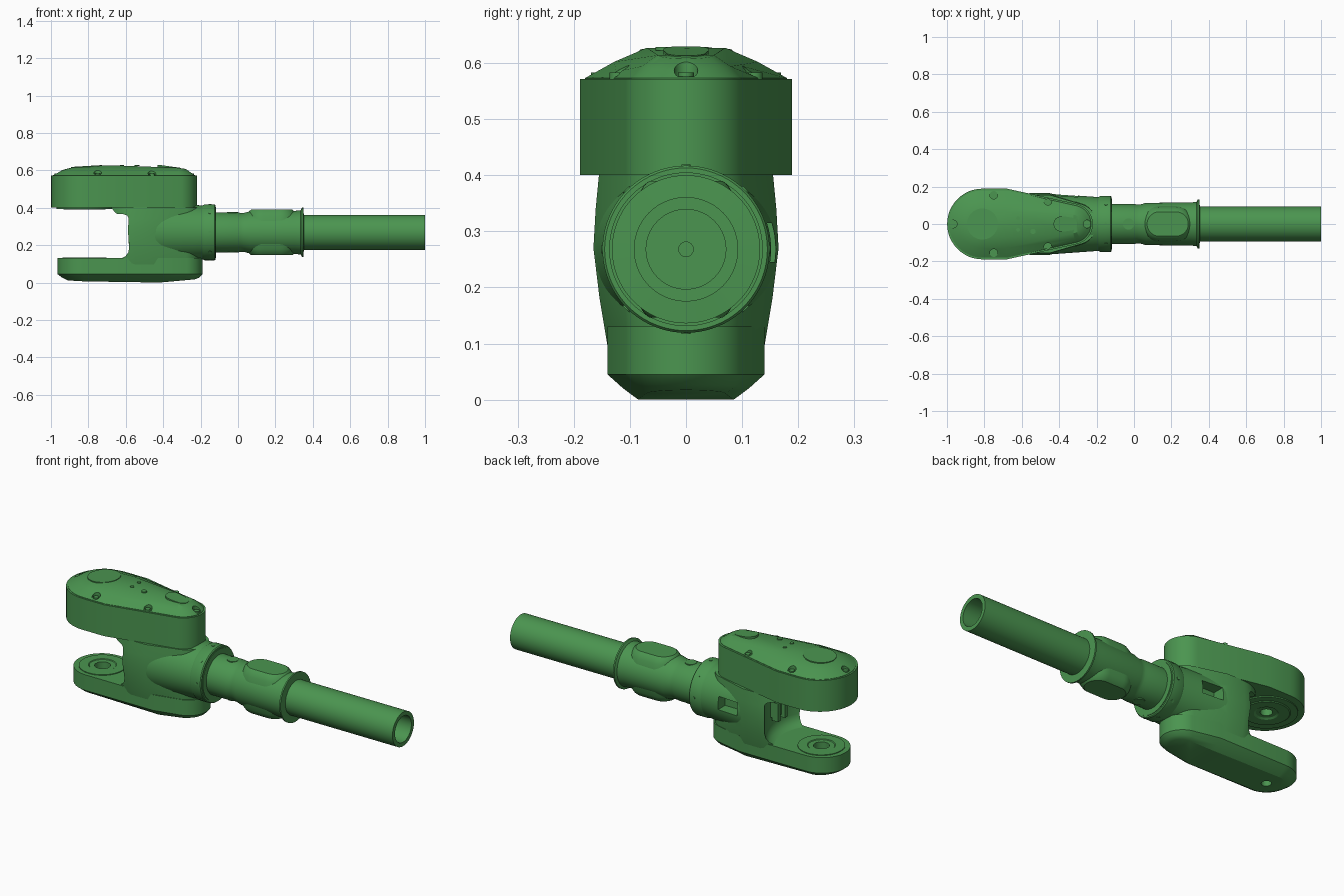
import bpy, bmesh, math
from mathutils import Vector, Matrix

if "Cube" in bpy.data.objects:
    bpy.data.objects.remove(bpy.data.objects["Cube"])

AXIS_Z = 0.268   # height of the shaft axis
PIVOT = -0.82    # x of the fork pivot

green = bpy.data.materials.new("green_paint")
green.diffuse_color = (0.07, 0.30, 0.08, 1)
green.use_nodes = True
green.node_tree.nodes["Principled BSDF"].inputs["Base Color"].default_value = green.diffuse_color


def finish(name, bm, mat=True):
    bmesh.ops.remove_doubles(bm, verts=bm.verts, dist=1e-5)
    bmesh.ops.recalc_face_normals(bm, faces=bm.faces)
    bmesh.ops.triangulate(bm, faces=[f for f in bm.faces if len(f.verts) > 4])
    me = bpy.data.meshes.new(name)
    bm.to_mesh(me)
    bm.free()
    ob = bpy.data.objects.new(name, me)
    bpy.context.collection.objects.link(ob)
    if mat:
        me.materials.append(green)
    return ob


def select(ob):
    bpy.ops.object.select_all(action='DESELECT')
    ob.select_set(True)
    bpy.context.view_layer.objects.active = ob


def revolve(name, profile, loc, axis=(0, 0, 1), n=64):
    """Spin (radius, height) points around an axis; open ends must lie on it."""
    bm = bmesh.new()
    m = Matrix.Translation(loc) @ Vector(axis).to_track_quat('Z', 'Y').to_matrix().to_4x4()
    rings = [[bm.verts.new(m @ Vector((r * math.cos(math.tau * i / n), r * math.sin(math.tau * i / n), h)))
              for i in range(n)] for r, h in profile]
    if profile[0][0] or profile[-1][0]:
        rings.append(rings[0])
    for a, b in zip(rings, rings[1:]):
        for i in range(n):
            j = (i + 1) % n
            bm.faces.new((a[i], a[j], b[j], b[i]))
    return finish(name, bm)


def cyl(name, r, h, loc, axis=(0, 0, 1), n=32):
    return revolve(name, [(0, 0), (r, 0), (r, h), (0, h)], loc, axis, n)


def box(name, lo, hi):
    bm = bmesh.new()
    bmesh.ops.create_cube(bm, size=1)
    for v in bm.verts:
        v.co = [l + (c + 0.5) * (h - l) for c, l, h in zip(v.co, lo, hi)]
    return finish(name, bm)


def outline(c1, r1, sx, c2, r2, n=24):
    """Rounded plan: big left arc, straight flanks to sx, taper to a small right arc."""
    a0 = math.atan2(r1 - r2, c2 - sx)
    pts = []
    for i in range(n + 1):
        a = math.pi / 2 + math.pi * i / n
        pts.append((c1 + r1 * math.cos(a), r1 * math.sin(a)))
    pts.append((sx, -r1))
    for i in range(n + 1):
        a = -(math.pi / 2 - a0) + (math.pi - 2 * a0) * i / n
        pts.append((c2 + r2 * math.cos(a), r2 * math.sin(a)))
    pts.append((sx, r1))
    return pts


def loft(name, c1, sx, c2, rings):
    """Stack plans given as (z, r1, r2, left tilt, right tilt)."""
    bm = bmesh.new()
    loops = []
    for z, r1, r2, kl, kr in rings:
        loops.append([bm.verts.new((x, y, z + kl * max(0, -0.72 - x) + kr * max(0, x + 0.42)))
                      for x, y in outline(c1, r1, sx, c2, r2)])
    for a, b in zip(loops, loops[1:]):
        for i in range(len(a)):
            j = (i + 1) % len(a)
            bm.faces.new((a[i], a[j], b[j], b[i]))
    bm.faces.new(loops[0])
    bm.faces.new(loops[-1])
    return finish(name, bm)


def cut(targets, cutters):
    for c in cutters:
        c.hide_render = True
        for t in targets:
            select(t)
            m = t.modifiers.new("cut", 'BOOLEAN')
            m.operation, m.solver, m.object = 'DIFFERENCE', 'EXACT', c
            bpy.ops.object.modifier_apply(modifier=m.name)
        bpy.data.objects.remove(c, do_unlink=True)


# Upper fork arm and its crowned cover
upper_arm = loft("upper_arm", -0.81, -0.68, -0.33,
                 [(0.40, 0.189, 0.11, 0, 0), (0.571, 0.189, 0.11, 0, 0)])
cover = loft("upper_cover", -0.81, -0.68, -0.33,
             [(0.565, 0.18, 0.10, 0, 0), (0.573, 0.18, 0.10, 0, 0),
              (0.602, 0.128, 0.08, 0, -0.08), (0.627, 0.07, 0.05, -0.06, -0.14)])
spots = [(-0.75, 0.155), (-0.75, -0.155), (-0.46, 0.122), (-0.46, -0.122), (-0.25, 0), (-0.967, 0)]
cut([cover], [cyl("pocket", 0.021, 0.1, (x, y, 0.5755)) for x, y in spots])
for x, y in spots:
    cyl("cover_screw", 0.014, 0.012, (x, y, 0.571), n=20)
cyl("cover_disc", 0.083, 0.006, (-0.81, 0, 0.617), (-0.06, 0, 1), 48)
for x, y, r in [(-0.62, 0.03, 0.01), (-0.62, -0.03, 0.01), (-0.54, -0.04, 0.014)]:
    cyl("cover_plug", r, 0.006, (x, y, 0.6225), n=20)
loft("cover_panel", -0.39, -0.37, -0.34, [(0.60, 0.04, 0.035, 0, -0.14), (0.629, 0.04, 0.035, 0, -0.14)])

# Lower fork arm with bevelled underside
lower_arm = loft("lower_arm", -0.825, -0.42, -0.30,
                 [(0.0, 0.085, 0.07, 0.06, 0.09), (0.02, 0.112, 0.093, 0.02, 0.03),
                  (0.045, 0.14, 0.11, 0, 0), (0.13, 0.14, 0.11, 0, 0)])

# Web joining the arms, scooped around the pivot
body = loft("fork_web", -0.55, -0.45, -0.31,
            [(0.06, 0.13, 0.10, 0, 0), (0.09, 0.139, 0.108, 0, 0), (0.18, 0.154, 0.113, 0, 0),
             (0.27, 0.165, 0.117, 0, 0), (0.34, 0.161, 0.115, 0, 0), (0.402, 0.155, 0.11, 0, 0)])
scoop = revolve("scoop", [(0, 0.128), (0.23, 0.128), (0.258, 0.14), (0.275, 0.16), (0.282, 0.185),
                          (0.282, 0.345), (0.275, 0.358), (0.255, 0.365), (0.21, 0.368),
                          (0.17, 0.398), (0.17, 0.43), (0, 0.43)], (PIVOT, 0, 0), n=96)
cut([body], [scoop])

# Shaft: collar, neck, flange and bored tube in one turned profile
shaft = revolve("shaft", [(0, -0.46), (0.163, -0.46), (0.146, -0.22), (0.144, -0.19), (0.149, -0.18),
                          (0.149, -0.125), (0.145, -0.12), (0.137, -0.12), (0.137, -0.117), (0.107, -0.117),
                          (0.107, 0.0), (0.104, 0.015), (0.105, 0.035), (0.113, 0.065), (0.115, 0.30),
                          (0.118, 0.335), (0.132, 0.342), (0.132, 0.350), (0.093, 0.352), (0.093, 1.0),
                          (0.071, 1.0), (0.071, 0.45), (0.013, 0.45), (0.013, 0.36), (0, 0.36)],
                (0, 0, AXIS_Z), (1, 0, 0), 80)

# Access window on the back side
cut([body, shaft], [box("window", (-0.42, 0.09, 0.245), (-0.30, 0.3, 0.315))])

# Flat pads above and below the sleeve
for s, label in ((1, "upper"), (-1, "lower")):
    pad = loft(label + "_sleeve_pad", 0.135, 0.15, 0.225,
               [(0.05, 0.098, 0.098, 0, 0), (0.09, 0.09, 0.09, 0, 0),
                (0.115, 0.074, 0.074, 0, 0), (0.122, 0.065, 0.065, 0, 0)])
    for v in pad.data.vertices:
        v.co.z = AXIS_Z + s * (v.co.z - 0.47 * max(0, 0))
    # the tilt term is zero here, so only the mirrored half needs its faces turned
    if s < 0:
        pad.data.flip_normals()
    cyl(label + "_neck_plug", 0.03, 0.006, (-0.03, 0, AXIS_Z + s * 0.102), (0, 0, s), 24)

# Screws around the collar
for k in range(8):
    a = math.tau * k / 8
    d = Vector((0, math.cos(a), math.sin(a)))
    cyl("collar_screw", 0.008, 0.01, Vector((-0.15, 0, AXIS_Z)) + d * 0.141, d, 16)

# Pivot bearings on the facing sides of both arms
cut([lower_arm], [cyl("bore", 0.04, 0.2, (PIVOT, 0, 0.06)), cyl("bolt_hole", 0.025, 0.3, (PIVOT, 0, -0.1))])
cut([upper_arm], [cyl("bore", 0.03, 0.15, (PIVOT, 0, 0.33))])
revolve("lower_bearing", [(0.04, 0.12), (0.118, 0.12), (0.118, 0.134), (0.07, 0.134),
                          (0.066, 0.131), (0.04, 0.131)], (PIVOT, 0, 0))
revolve("upper_bearing", [(0.03, 0.41), (0.15, 0.41), (0.15, 0.394), (0.115, 0.394),
                          (0.11, 0.390), (0.06, 0.390), (0.05, 0.396), (0.03, 0.396)], (PIVOT, 0, 0))

# Cable clip in the scoop
box("clip_base", (-0.565, -0.04, 0.225), (-0.525, 0.04, 0.315))
for s in (-1, 1):
    y = s * 0.03
    box("clip_prong", (-0.585, y - 0.01, 0.21), (-0.55, y + 0.01, 0.31))

for ob in list(bpy.context.scene.objects):
    select(ob)
    bpy.ops.object.shade_smooth_by_angle(angle=math.radians(28))
